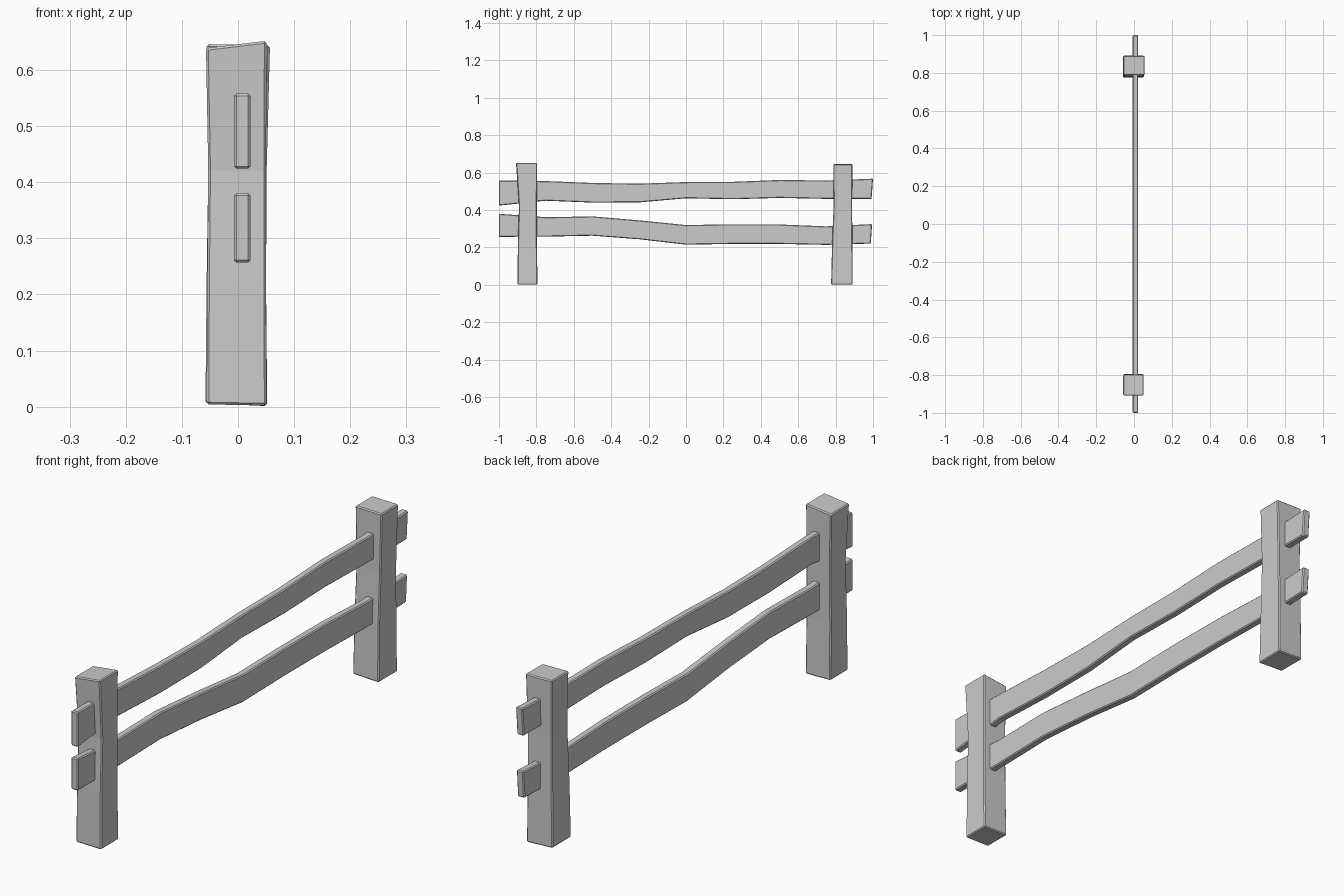
import bpy, bmesh


def loft(name, rings, bevel):
    """Skin a stack of four-cornered rings, cap both ends and soften the edges."""
    bm = bmesh.new()
    loops = [[bm.verts.new(p) for p in ring] for ring in rings]
    for a, b in zip(loops, loops[1:]):
        for i in range(4):
            j = (i + 1) % 4
            bm.faces.new((a[i], a[j], b[j], b[i]))
    bm.faces.new(loops[0][::-1])
    bm.faces.new(loops[-1])
    bmesh.ops.recalc_face_normals(bm, faces=bm.faces)
    mesh = bpy.data.meshes.new(name)
    bm.to_mesh(mesh)
    bm.free()
    obj = bpy.data.objects.new(name, mesh)
    bpy.context.collection.objects.link(obj)
    mod = obj.modifiers.new("worn_edges", 'BEVEL')
    mod.width = bevel
    mod.segments = 1
    mod.limit_method = 'ANGLE'
    mod.angle_limit = 0.8
    return obj


def post(name, sections):
    # section: x0, x1, y0, y1, z on the left, z on the right
    loft(name, [[(x0, y0, zl), (x1, y0, zr), (x1, y1, zr), (x0, y1, zl)]
                for x0, x1, y0, y1, zl, zr in sections], 0.004)


def rail(name, stations):
    # station: y at bottom, y at top, bottom z, top z
    a, b = -0.007, 0.022
    loft(name, [[(a, yb, z0), (b, yb, z0), (b, yt, z1), (a, yt, z1)]
                for yb, yt, z0, z1 in stations], 0.004)


# Rough-hewn posts
post("front_post", [
    (-0.056, 0.051, -0.901, -0.794, 0.004, 0.002),
    (-0.055, 0.050, -0.899, -0.797, 0.22, 0.22),
    (-0.053, 0.050, -0.893, -0.797, 0.42, 0.42),
    (-0.057, 0.051, -0.908, -0.796, 0.639, 0.652)])
post("back_post", [
    (-0.058, 0.052, 0.776, 0.891, 0.006, 0.001),
    (-0.056, 0.050, 0.781, 0.890, 0.22, 0.22),
    (-0.053, 0.051, 0.789, 0.888, 0.42, 0.42),
    (-0.056, 0.057, 0.788, 0.890, 0.646, 0.644)])

# Wavy rails running through both posts
rail("upper_rail", [
    (-1.0, -1.0, 0.424, 0.558), (-0.75, -0.75, 0.450, 0.555),
    (-0.5, -0.5, 0.440, 0.545), (-0.25, -0.25, 0.441, 0.541),
    (0.0, 0.0, 0.463, 0.550), (0.25, 0.25, 0.458, 0.551),
    (0.5, 0.5, 0.465, 0.561), (0.75, 0.75, 0.460, 0.558),
    (0.992, 1.0, 0.460, 0.568)])
rail("lower_rail", [
    (-1.0, -1.0, 0.257, 0.380), (-0.75, -0.75, 0.258, 0.362),
    (-0.5, -0.5, 0.263, 0.366), (-0.25, -0.25, 0.244, 0.345),
    (0.0, 0.0, 0.215, 0.320), (0.25, 0.25, 0.219, 0.324),
    (0.5, 0.5, 0.219, 0.323), (0.75, 0.75, 0.214, 0.313),
    (0.988, 0.995, 0.221, 0.325)])
